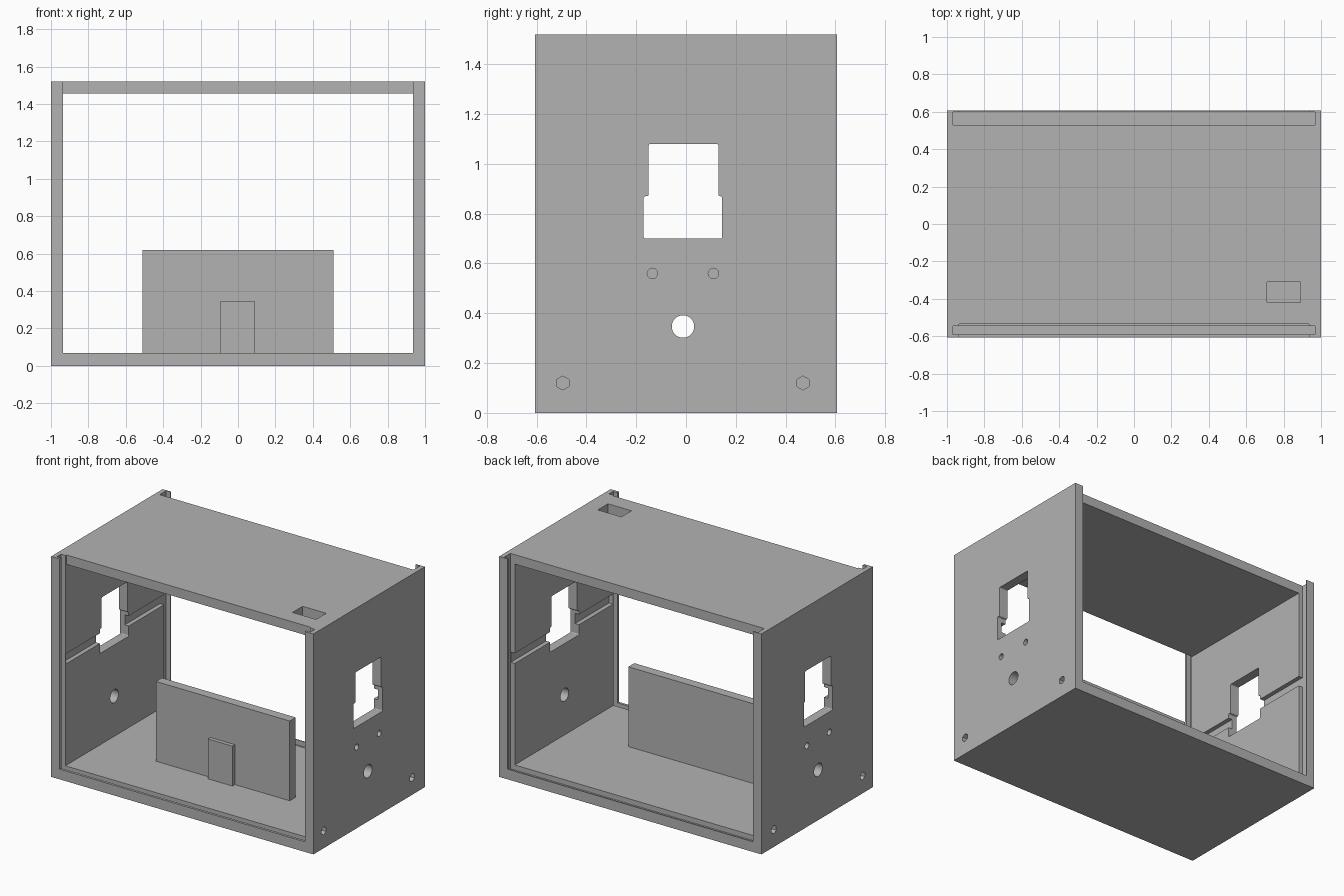
import bpy, bmesh, math
from mathutils import Matrix, Vector

cube = bpy.data.objects.get("Cube")
if cube:
    bpy.data.objects.remove(cube)

GREY = (0.45, 0.45, 0.45, 1)
plastic = bpy.data.materials.new("grey plastic")
plastic.use_nodes = True
plastic.diffuse_color = GREY
plastic.node_tree.nodes["Principled BSDF"].inputs["Base Color"].default_value = GREY

W, D, H = 1.0, 0.607, 1.52           # half width, half depth, height
IN, FLOOR, CEIL = 0.935, 0.07, 1.455  # inner faces of the walls
SLOT = 0.968                          # slot reach into the side walls


def add_object(name, bm):
    bmesh.ops.recalc_face_normals(bm, faces=bm.faces)
    mesh = bpy.data.meshes.new(name)
    bm.to_mesh(mesh)
    bm.free()
    mesh.materials.append(plastic)
    obj = bpy.data.objects.new(name, mesh)
    bpy.context.collection.objects.link(obj)
    return obj


def box(name, x, y, z):
    bm = bmesh.new()
    bmesh.ops.create_cube(bm, size=1)
    for v in bm.verts:
        v.co = [lo + (c + 0.5) * (hi - lo) for c, (lo, hi) in zip(v.co, (x, y, z))]
    return add_object(name, bm)


def prism(name, points, x0, x1, rounding=0):
    """Extrude a (y, z) outline along x."""
    bm = bmesh.new()
    bm.faces.new([bm.verts.new((x0, y, z)) for y, z in points])
    if rounding:
        bmesh.ops.bevel(bm, geom=bm.verts[:], offset=rounding, segments=3,
                        profile=0.5, affect='VERTICES')
    ext = bmesh.ops.extrude_face_region(bm, geom=bm.faces[:])
    moved = [g for g in ext["geom"] if isinstance(g, bmesh.types.BMVert)]
    bmesh.ops.translate(bm, verts=moved, vec=(x1 - x0, 0, 0))
    return add_object(name, bm)


def ring(y, z, r, sides):
    steps = [2 * math.pi * i / sides for i in range(sides)]
    return [(y + r * math.sin(a), z + r * math.cos(a)) for a in steps]


# Enclosure block and the cutters that hollow it
body = box("enclosure", (-W, W), (-D, D), (0, H))
cutters = [box("cavity", (-IN, IN), (-1, 1), (FLOOR, CEIL))]

# Panel slots at front and back, open at the top
for lip, inner, edge in ((-0.59, -0.545, -0.535), (0.6, 0.53, 0.535)):
    out = math.copysign(1, lip)
    cutters.append(box("top_notch", (-IN, IN), sorted((edge, out)), (1.2, 2)))
    cutters.append(box("panel_slot", (-SLOT, SLOT), sorted((lip, inner)), (0.035, 2)))

# Cable opening in the top
cutters.append(box("top_opening", (0.71, 0.89), (-0.42, -0.31), (1.3, 2)))

# Openings through both side walls
half = [(-0.17, 0.70), (0.145, 0.70), (0.145, 0.87), (0.13, 0.87),
        (0.13, 1.08), (-0.15, 1.08), (-0.15, 0.87), (-0.17, 0.87)]
cutters.append(prism("side_window", half, -2, 2, 0.007))
cutters.append(prism("side_hole", ring(-0.012, 0.347, 0.045, 32), -2, 2))

# Blind screw holes outside and a board groove inside each wall
for s in (-1, 1):
    for y in (-0.135, 0.11):
        cutters.append(prism("screw_hole", ring(y, 0.56, 0.021, 20), s * 0.96, s * 1.5))
    for y in (-0.495, 0.47):
        cutters.append(prism("nut_pocket", ring(y, 0.12, 0.028, 6), s * 0.96, s * 1.5))
    cutters.append(box("board_groove", sorted((s * 0.9, s * 0.965)), (-0.54, 0.535), (0.77, 0.84)))

for c in cutters:
    c.hide_render = True
    mod = body.modifiers.new(c.name, 'BOOLEAN')
    mod.operation, mod.solver, mod.object = 'DIFFERENCE', 'EXACT', c

# Bake the cuts and drop the cutters
bpy.context.view_layer.update()
graph = bpy.context.evaluated_depsgraph_get()
baked = bpy.data.meshes.new_from_object(body.evaluated_get(graph))
body.modifiers.clear()
body.data = baked
for c in cutters:
    bpy.data.objects.remove(c)

# Upright inner board with a small block on its front
box("upright_board", (-0.51, 0.51), (-0.165, -0.1), (FLOOR, 0.62))
box("front_block", (-0.095, 0.092), (-0.192, -0.165), (FLOOR, 0.345))
